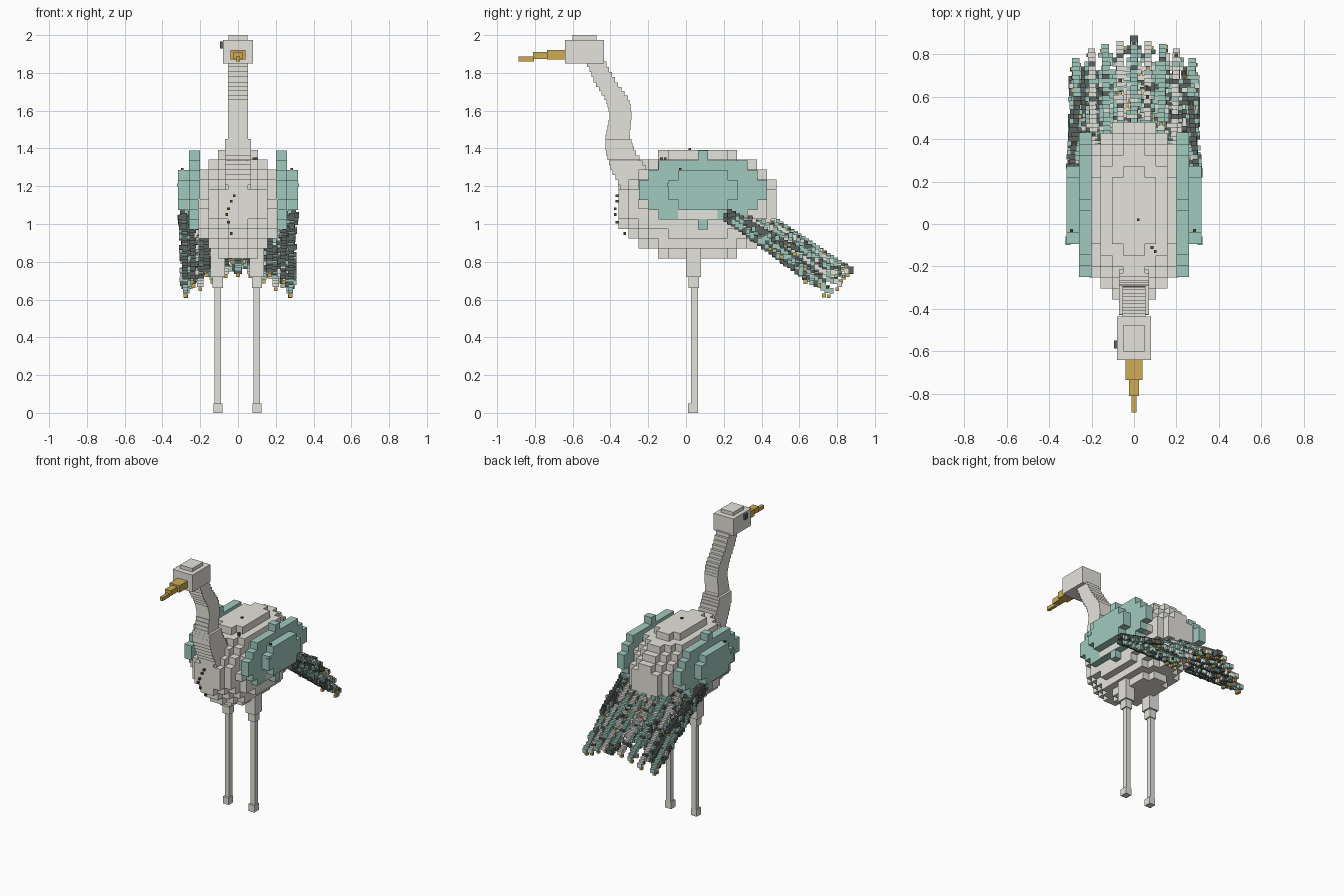
import bpy, bmesh, random
from mathutils import Vector, Matrix

random.seed(4)
cube = bpy.data.objects.get("Cube")
if cube:
    bpy.data.objects.remove(cube)


def material(name, rgb):
    m = bpy.data.materials.new(name)
    m.use_nodes = True
    m.diffuse_color = (*rgb, 1)
    m.node_tree.nodes["Principled BSDF"].inputs["Base Color"].default_value = (*rgb, 1)
    return m


GREY = material("pale grey", (0.78, 0.765, 0.715))
TEAL = material("soft teal", (0.355, 0.59, 0.52))
DARK = material("dark slate", (0.10, 0.125, 0.115))
GOLD = material("gold", (0.62, 0.41, 0.09))
BROWN = material("dark brown", (0.10, 0.07, 0.025))


def finish(name, bm, mats):
    mesh = bpy.data.meshes.new(name)
    bm.to_mesh(mesh)
    bm.free()
    for m in mats:
        mesh.materials.append(m)
    obj = bpy.data.objects.new(name, mesh)
    bpy.context.collection.objects.link(obj)


def add_box(bm, lo, hi, index=0):
    lo, hi = Vector(lo), Vector(hi)
    mat = Matrix.Translation((lo + hi) / 2) @ Matrix.Diagonal((*(hi - lo), 1))
    for v in bmesh.ops.create_cube(bm, size=1, matrix=mat)["verts"]:
        for f in v.link_faces:
            f.material_index = index


def box(name, lo, hi, mat):
    bm = bmesh.new()
    add_box(bm, lo, hi)
    finish(name, bm, [mat])


STEP = 0.0523


def voxel_body(name, centre, radii, counts, mat):
    """Blocky ellipsoid: one box per run of cells along x."""
    bm = bmesh.new()
    nx, ny, nz = counts
    cx, cy, cz = centre
    for j in range(ny):
        for k in range(nz):
            y, z = (j - (ny - 1) / 2) * STEP, (k - (nz - 1) / 2) * STEP
            left = 1 - (y / radii[1]) ** 2 - (z / radii[2]) ** 2
            half = STEP * sum(((i + 0.5) * STEP / radii[0]) ** 2 <= left for i in range(nx // 2))
            if half:
                add_box(bm, (cx - half, cy + y - STEP / 2, cz + z - STEP / 2),
                        (cx + half, cy + y + STEP / 2, cz + z + STEP / 2))
    finish(name, bm, [mat])


voxel_body("body", (0, 0.062, 1.105), (0.247, 0.43, 0.295), (10, 16, 11), GREY)


# Wings: two stepped layers on each flank
def wing_layer(name, x0, x1, ry, rz, ny, nz):
    bm = bmesh.new()
    for k in range(nz):
        z = (k - (nz - 1) / 2) * STEP
        cells = [j for j in range(-(ny // 2), ny // 2 + 1)
                 if (j * STEP / ry) ** 2 + (z / rz) ** 2 <= 1]
        if cells:
            reach = (max(cells) + 0.5) * STEP
            add_box(bm, (min(x0, x1), 0.09 - reach, 1.18 + z - STEP / 2),
                    (max(x0, x1), 0.09 + reach, 1.18 + z + STEP / 2))
    finish(name, bm, [TEAL])


for side, s in (("left", 1), ("right", -1)):
    wing_layer(side + "_wing_inner", s * 0.2, s * 0.259, 0.33, 0.1845, 13, 8)
    wing_layer(side + "_wing_outer", s * 0.25, s * 0.318, 0.19, 0.11, 7, 4)

# Neck: thin slabs following an S curve (height, y centre, depth)
PATH = [(1.86, -0.48, 0.1), (1.75, -0.425, 0.115), (1.656, -0.362, 0.125),
        (1.577, -0.345, 0.115), (1.47, -0.362, 0.125), (1.39, -0.35, 0.155),
        (1.285, -0.3, 0.19), (1.18, -0.24, 0.2)]
bm = bmesh.new()
for (z1, y1, d1), (z0, y0, d0) in zip(PATH, PATH[1:]):
    for n in range(4):
        t = (n + 0.5) / 4
        y, d = y1 + (y0 - y1) * t, d1 + (d0 - d1) * t
        top, bottom = z1 + (z0 - z1) * n / 4, z1 + (z0 - z1) * (n + 1) / 4
        w = 0.053 if top > 1.45 else 0.07
        add_box(bm, (-w, y - d / 2, bottom), (w, y + d / 2, top))
finish("neck", bm, [GREY])

# Head, beak and eye
box("head", (-0.08, -0.64, 1.85), (0.08, -0.435, 1.975), GREY)
box("head_cap", (-0.05, -0.6, 1.97), (0.05, -0.475, 2.0), GREY)
box("beak_base", (-0.04, -0.735, 1.872), (0.04, -0.635, 1.922), GOLD)
box("beak_middle", (-0.024, -0.81, 1.873), (0.024, -0.73, 1.91), GOLD)
box("beak_tip", (-0.011, -0.887, 1.86), (0.011, -0.805, 1.886), GOLD)
box("eye", (-0.094, -0.585, 1.928), (-0.078, -0.548, 1.965), DARK)

# Legs
for side, x in (("left", 0.1), ("right", -0.107)):
    box(side + "_thigh", (x - 0.038, 0, 0.72), (x + 0.038, 0.08, 0.9), GREY)
    box(side + "_knee", (x - 0.027, 0.014, 0.66), (x + 0.027, 0.068, 0.73), GREY)
    box(side + "_shin", (x - 0.017, 0.027, 0.03), (x + 0.017, 0.063, 0.68), GREY)
    box(side + "_foot", (x - 0.024, 0.011, 0), (x + 0.024, 0.063, 0.05), GREY)

# Small brown specks on breast, back and wings
bm = bmesh.new()
for x, y, z in [(-0.02, -0.365, 1.15), (-0.035, -0.365, 1.12), (-0.05, -0.375, 1.08),
                (-0.06, -0.375, 1.05), (-0.05, -0.365, 1.01), (-0.035, -0.325, 0.95),
                (0.02, 0.02, 1.395), (0.085, -0.11, 1.345), (0.1, -0.13, 1.345),
                (0.285, -0.03, 1.29), (-0.295, -0.03, 1.29)]:
    add_box(bm, (x - 0.007, y - 0.007, z - 0.007), (x + 0.007, y + 0.007, z + 0.007))
finish("specks", bm, [BROWN])

# Feathers: stepped shaft blocks, dark undersides, offset barbs and small flecks
T, G, D, F, B = range(5)


def feather(name, root, tip, main, barbs, width=0.017, steps=24):
    bm = bmesh.new()
    root, tip = Vector(root), Vector(tip)
    run = abs(tip.y - root.y) / steps
    for n in range(steps):
        t = (n + 0.5) / steps
        p = root.lerp(tip, t)
        half = Vector((width, run * 0.6, 0.015))
        add_box(bm, p - half, p + half, main if n % 4 else random.choice(barbs))
        if t < 0.8:
            under = Vector((width * 1.1, run * 0.62, 0.007))
            low = p - Vector((0, 0, 0.021))
            add_box(bm, low - under, low + under, D)
        for s in (-1, 1):
            if random.random() < 0.7 and t < 0.9:
                q = p + Vector((s * width * 1.5, 0, random.uniform(-0.022, 0.004)))
                r = Vector((width * 0.6, run * 0.55, 0.013))
                add_box(bm, q - r, q + r, random.choice(barbs))
        # Fleck on top or a side, and always near the tip
        if random.random() < 0.14 or n == steps - 2:
            q = p + random.choice((Vector((0, 0, 0.015)), Vector((width, 0, 0)),
                                   Vector((-width, 0, 0))))
            r = Vector((0.008, 0.008, 0.008))
            add_box(bm, q - r, q + r, random.choice((F, F, B)))
    # Gold bead in front of the tip
    q = tip - Vector((0, run * 1.2, 0.02))
    r = Vector((0.01, 0.01, 0.01))
    add_box(bm, q - r, q + r, F)
    finish(name, bm, [TEAL, GREY, DARK, GOLD, BROWN])


TIPS = [(0.0, 0.878, 0.75), (0.066, 0.86, 0.745), (0.135, 0.845, 0.715),
        (0.2, 0.825, 0.675), (0.275, 0.78, 0.638)]
MAIN = [T, G, T, G, T]
COVERT = [G, T, D, D]
for i, (x, y, z) in enumerate(TIPS):
    for side, s in (("left", 1), ("right", -1)):
        if i == 0 and s < 0:
            continue
        label = f"{side}_tail_feather_{i}" if i else "middle_tail_feather"
        feather(label, (s * x * 0.94, 0.42 - 0.03 * i, 1.055 - 0.006 * i), (s * x, y, z),
                MAIN[i], (T, T, G, D))
        # Shorter covert laid between neighbouring feathers
        if i:
            feather(f"{side}_covert_{i}", (s * (x - 0.033), 0.42 - 0.03 * i, 1.03),
                    (s * (x - 0.033), y - 0.12, z + 0.075), COVERT[i - 1], (T, G, D), steps=16)

# Dark end on the longest tail feather
box("tail_end", (-0.02, 0.845, 0.735), (0.02, 0.888, 0.775), DARK)

# Side plumes: a slim strip on each wing, then dark plumes running into the tail
for side, s in (("left", 1), ("right", -1)):
    box(side + "_wing_strip", (s * 0.31 - 0.012, -0.1, 1.195), (s * 0.31 + 0.012, -0.06, 1.215), TEAL)
    feather(side + "_upper_plume", (s * 0.295, 0.22, 1.07), (s * 0.265, 0.6, 0.86), D, (D, D, T), 0.014, 18)
    feather(side + "_lower_plume", (s * 0.285, 0.2, 1.05), (s * 0.278, 0.755, 0.642), T, (T, D, D), 0.014, 28)
    feather(side + "_inner_plume", (s * 0.25, 0.22, 1.06), (s * 0.235, 0.74, 0.69), D, (D, D, G), 0.014, 26)
